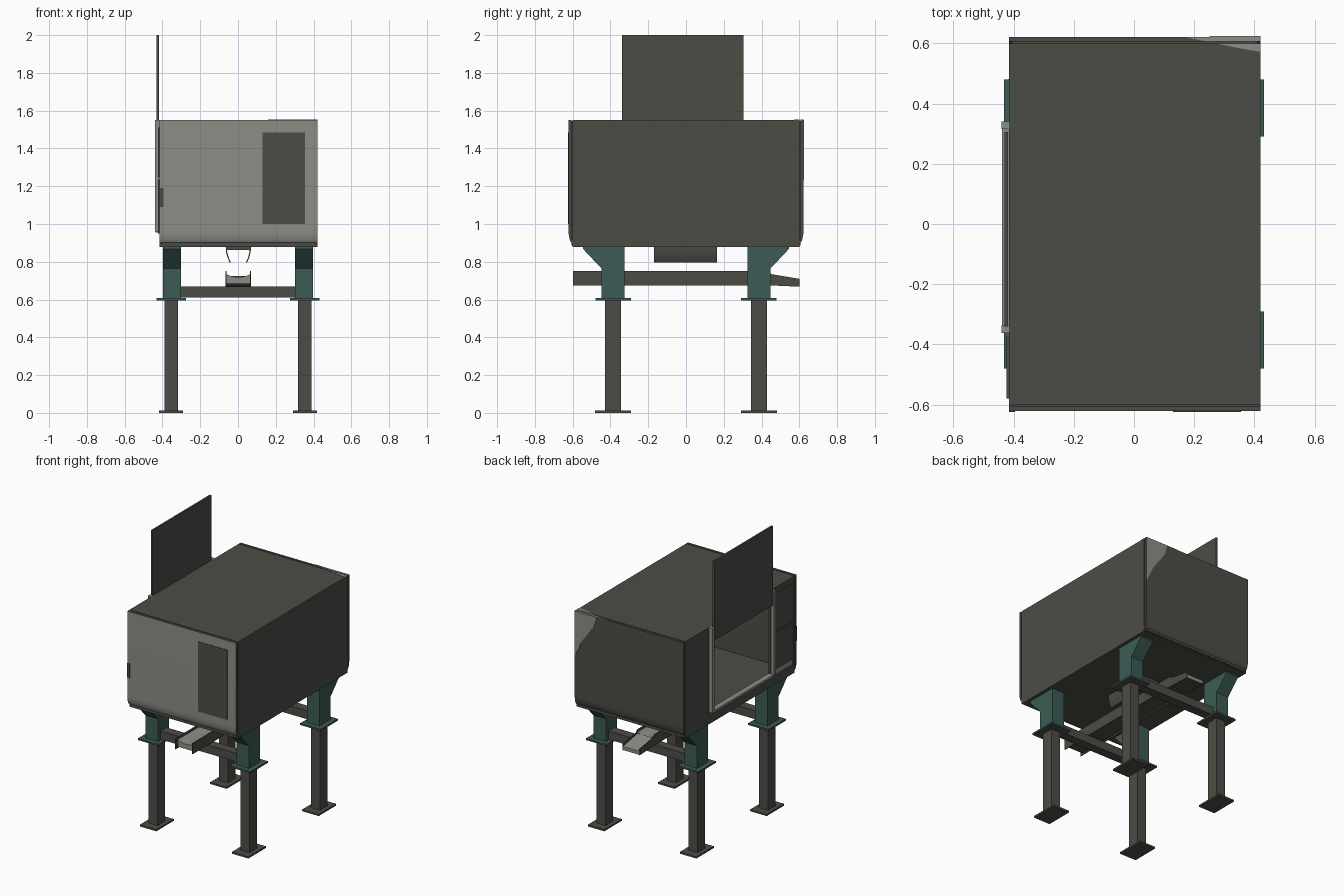
import bpy, bmesh, math
from mathutils import Vector

if "Cube" in bpy.data.objects:
    bpy.data.objects.remove(bpy.data.objects["Cube"])


def material(name, rgb):
    m = bpy.data.materials.new(name)
    m.diffuse_color = (*rgb, 1)
    m.use_nodes = True
    m.node_tree.nodes["Principled BSDF"].inputs["Base Color"].default_value = m.diffuse_color
    return m


DARK = material("dark_steel", (0.073, 0.073, 0.062))
LIGHT = material("light_steel", (0.27, 0.27, 0.245))
GREEN = material("green_paint", (0.045, 0.105, 0.09))


def prism(name, pts, axis, a, b, mat, smooth=False, alt=None, rule=None):
    """Extrude a 2D profile along an axis; rule(normal) picks the alternate colour."""
    def place(p, t):
        return {"x": (t, p[0], p[1]), "y": (p[0], t, p[1]), "z": (p[0], p[1], t)}[axis]
    bm = bmesh.new()
    lo = [bm.verts.new(place(p, a)) for p in pts]
    hi = [bm.verts.new(place(p, b)) for p in pts]
    n = len(pts)
    bm.faces.new(lo)
    bm.faces.new(hi)
    for i in range(n):
        j = (i + 1) % n
        bm.faces.new((lo[i], lo[j], hi[j], hi[i]))
    bmesh.ops.recalc_face_normals(bm, faces=bm.faces)
    bm.normal_update()
    for f in bm.faces:
        if rule and rule(f.normal):
            f.material_index = 1
    me = bpy.data.meshes.new(name)
    bm.to_mesh(me)
    bm.free()
    me.materials.append(mat)
    if alt:
        me.materials.append(alt)
    ob = bpy.data.objects.new(name, me)
    bpy.context.collection.objects.link(ob)
    if smooth:
        bpy.ops.object.select_all(action="DESELECT")
        ob.select_set(True)
        bpy.context.view_layer.objects.active = ob
        bpy.ops.object.shade_smooth_by_angle(angle=math.radians(35))
    return ob


def box(name, x0, x1, y0, y1, z0, z1, mat):
    return prism(name, [(x0, y0), (x1, y0), (x1, y1), (x0, y1)], "z", z0, z1, mat)


# Hollow cabinet shell, with a loading opening in the left wall
box("cabinet_floor", -0.415, 0.42, -0.6, 0.6, 0.878, 0.9, DARK)
box("cabinet_roof", -0.415, 0.42, -0.6, 0.6, 1.535, 1.55, DARK)
box("right_wall", 0.405, 0.42, -0.6, 0.6, 0.9, 1.535, DARK)
box("left_wall_front", -0.415, -0.4, -0.6, -0.335, 0.9, 1.535, DARK)
box("left_wall_back", -0.415, -0.4, 0.32, 0.6, 0.9, 1.535, DARK)
box("left_wall_sill", -0.415, -0.4, -0.335, 0.32, 0.9, 0.96, DARK)
box("left_wall_lintel", -0.415, -0.4, -0.335, 0.32, 1.5, 1.535, DARK)

# End panels with rounded lower edges, set off by a narrow groove
for side, s, alt in (("front", -1, LIGHT), ("back", 1, DARK)):
    ys = sorted((s * 0.585, s * 0.607))
    box(side + "_groove", -0.405, 0.41, *ys, 0.885, 1.545, DARK)
    pts = [(s * 0.606, 1.55), (s * 0.622, 1.55)]
    for i in range(9):
        t = i / 8 * math.pi / 2
        pts.append((s * (0.597 + 0.025 * math.cos(t)), 0.965 - 0.07 * math.sin(t)))
    pts.append((s * 0.597, 0.91))
    pts.append((s * 0.606, 0.92))
    prism(side + "_panel", pts, "x", -0.415, 0.42, DARK, True, alt,
          lambda n, s=s: n.y * s > 0.1)

# Worn patches and dark panel on the ends and roof
box("front_dark_patch", 0.13, 0.355, -0.625, -0.621, 1.0, 1.485, DARK)
box("front_edge_patch", -0.415, -0.395, -0.625, -0.621, 1.09, 1.19, DARK)
prism("back_worn_patch", [(0.42, 1.55), (0.25, 1.55), (0.27, 1.48), (0.37, 1.34), (0.42, 1.23)],
      "y", 0.621, 0.625, LIGHT)
prism("roof_worn_patch", [(0.42, 0.6), (0.42, 0.572), (0.35, 0.584), (0.27, 0.6)],
      "z", 1.549, 1.552, LIGHT)
prism("roof_edge_patch", [(0.42, 0.607), (0.42, 0.622), (0.16, 0.622), (0.24, 0.607)],
      "z", 1.549, 1.552, LIGHT)

# Raised sliding door with its rails and sill
box("sliding_door", -0.431, -0.418, -0.34, 0.305, 1.45, 2.0, DARK)
for name, y0, y1 in (("front", -0.362, -0.338), ("back", 0.315, 0.34)):
    box(name + "_door_rail_outer", -0.44, -0.433, y0, y1, 0.96, 1.55, LIGHT)
    box(name + "_door_rail_inner", -0.433, -0.412, y0, y1, 0.96, 1.55, LIGHT)
box("door_sill", -0.438, -0.4, -0.338, 0.315, 0.955, 0.97, LIGHT)

# Two control covers beside the door
box("upper_control_cover", -0.423, -0.414, -0.58, -0.375, 1.25, 1.51, DARK)
box("lower_control_cover", -0.423, -0.414, -0.58, -0.375, 0.95, 1.235, DARK)
box("lower_cover_worn_patch", -0.424, -0.414, -0.56, -0.375, 0.95, 0.985, LIGHT)

# Four legs with foot plates, flanges and flared green brackets
for sx, xn in ((-1, "left"), (1, "right")):
    for sy, yn in ((-1, "front"), (1, "back")):
        def leg_box(part, x0, x1, y0, y1, z0, z1, mat):
            box(f"{yn}_{xn}_{part}", *sorted((sx * x0, sx * x1)),
                *sorted((sy * y0, sy * y1)), z0, z1, mat)
        leg_box("foot_plate", 0.29, 0.417, 0.29, 0.482, 0, 0.012, DARK)
        leg_box("leg", 0.318, 0.388, 0.345, 0.428, 0.012, 0.595, DARK)
        leg_box("leg_flange", 0.275, 0.432, 0.29, 0.48, 0.595, 0.601, DARK)
        leg_box("bracket_flange", 0.275, 0.432, 0.29, 0.48, 0.601, 0.607, GREEN)
        prof = [(0.325, 0.607), (0.325, 0.878), (0.545, 0.878),
                (0.545, 0.868), (0.448, 0.765), (0.448, 0.607)]
        prism(f"{yn}_{xn}_bracket", [(sy * y, z) for y, z in prof], "x",
              *sorted((sx * 0.302, sx * 0.398)), GREEN)

# Cross beams between the brackets
for sy, yn in ((-1, "front"), (1, "back")):
    box(yn + "_cross_beam", -0.302, 0.302, *sorted((sy * 0.355, sy * 0.42)), 0.612, 0.67, DARK)

# Discharge trough: side plates, dished bed and sloping spout
side = [(-0.597, 0.675), (0.45, 0.675), (0.6, 0.668), (0.6, 0.71), (0.45, 0.735),
        (0.44, 0.75), (-0.597, 0.75)]
for xn, x0 in (("left", -0.065), ("right", 0.064)):
    prism(xn + "_trough_side", side, "x", x0, x0 + 0.005, DARK)
bed = [(-0.06, 0.685), (0.064, 0.685)]
bed += [(0.002 + 0.062 * u, 0.718 + 0.016 * u * u) for u in (1, .75, .5, .25, 0, -.25, -.5, -.75, -1)]
prism("trough_bed", bed, "y", -0.575, 0.44, DARK, True, LIGHT,
      lambda n: n.z > 0.3 or abs(n.y) > 0.5)
prism("trough_spout", [(0.44, 0.678), (0.6, 0.67), (0.6, 0.695), (0.44, 0.725)],
      "x", -0.06, 0.064, DARK, False, LIGHT, lambda n: n.z > 0.3 or n.y > 0.5)

# Curved outlet flaps under the cabinet
for s, xn in ((-1, "left"), (1, "right")):
    outer = [(0.067 - 0.022 * (i / 6) ** 2, 0.878 - 0.083 * i / 6) for i in range(7)]
    inner = [(x - 0.006, z) for x, z in reversed(outer)]
    prism(xn + "_outlet_flap", [(0.002 + s * x, z) for x, z in outer + inner],
          "y", -0.17, 0.165, DARK, True)
box("outlet_plate", -0.06, 0.064, -0.17, 0.165, 0.862, 0.879, DARK)
